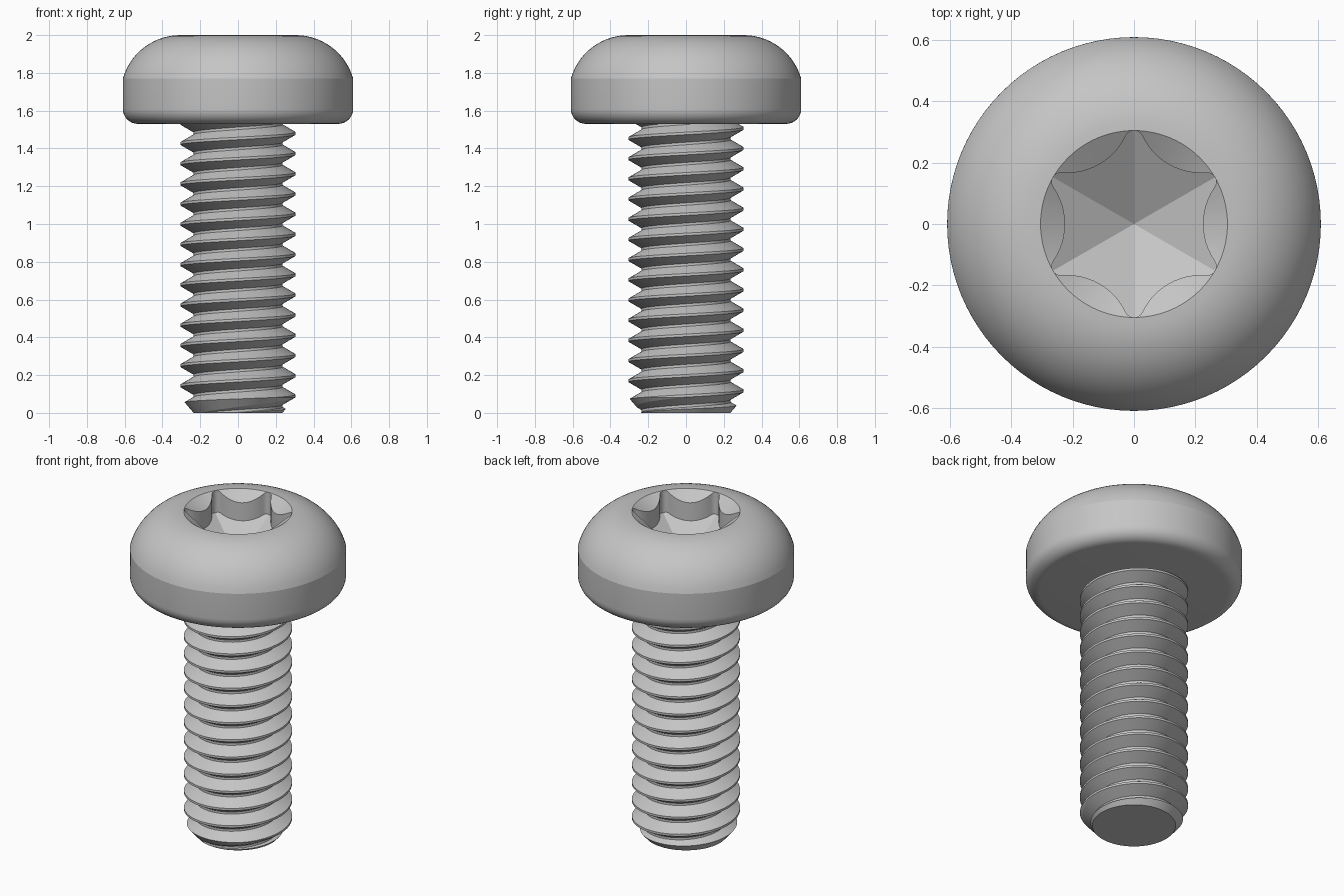
import bpy, bmesh, math
from math import sin, cos, pi, radians

old = bpy.data.objects.get("Cube")
if old:
    bpy.data.objects.remove(old)

STEEL = (0.56, 0.56, 0.56, 1)
steel = bpy.data.materials.new("plain steel grey")
steel.use_nodes = True
steel.diffuse_color = STEEL
steel.node_tree.nodes["Principled BSDF"].inputs["Base Color"].default_value = STEEL


def finish(bm, name, helper=False):
    bmesh.ops.remove_doubles(bm, verts=bm.verts, dist=1e-5)
    bmesh.ops.recalc_face_normals(bm, faces=bm.faces)
    mesh = bpy.data.meshes.new(name)
    bm.to_mesh(mesh)
    bm.free()
    mesh.materials.append(steel)
    obj = bpy.data.objects.new(name, mesh)
    bpy.context.collection.objects.link(obj)
    obj.hide_render = helper
    return obj


def lathe(profile, name, segments=96, helper=False):
    bm = bmesh.new()
    verts = [bm.verts.new((r, 0, z)) for r, z in profile]
    edges = [bm.edges.new(pair) for pair in zip(verts, verts[1:])]
    bmesh.ops.spin(bm, geom=verts + edges, cent=(0, 0, 0), axis=(0, 0, 1),
                   angle=2 * pi, steps=segments)
    return finish(bm, name, helper)


def boolean(obj, cutter, operation):
    mod = obj.modifiers.new(operation.lower(), 'BOOLEAN')
    mod.object, mod.operation, mod.solver = cutter, operation, 'EXACT'
    bpy.ops.object.select_all(action='DESELECT')
    bpy.context.view_layer.objects.active = obj
    obj.select_set(True)
    bpy.ops.object.modifier_apply(modifier=mod.name)
    bpy.data.objects.remove(cutter)
    bpy.ops.object.shade_smooth_by_angle(angle=radians(15))


def arc(cx, cz, radius, start, end, steps):
    angles = [radians(start + (end - start) * i / steps) for i in range(steps + 1)]
    return [(cx + radius * cos(t), cz + radius * sin(t)) for t in angles]


# Domed head with a countersunk rim
UNDER, TOP, RIM, DOME = 1.53, 2.0, 0.305, 0.317
SLOPE = math.tan(radians(33))
head = lathe([(0, UNDER)]
             + arc(0.53, UNDER + 0.08, 0.08, -90, 0, 8)
             + arc(RIM, TOP - DOME, DOME, 16, 90, 14)
             + [(0, TOP - RIM * SLOPE)], "head")

# Six-lobed recess with a faceted pointed floor
TIP, TIP_R, VALLEY_D, VALLEY_R = 0.275, 0.03, 0.436, 0.211
phi = math.degrees(math.atan2(TIP * sin(pi / 6), TIP * cos(pi / 6) - VALLEY_D))
sector = arc(VALLEY_D, 0, VALLEY_R, 360 - phi, phi, 12)
sector += arc(TIP * cos(pi / 6), TIP * sin(pi / 6), TIP_R, phi - 180, 240 - phi, 10)[1:-1]
bm = bmesh.new()
FLOOR = 1.69
centre, lid_centre = bm.verts.new((0, 0, FLOOR)), bm.verts.new((0, 0, 2.1))
floor_ring, lid_ring = [], []
for k in range(6):
    c, s = cos(k * pi / 3), sin(k * pi / 3)
    for px, py in sector:
        x, y = c * px - s * py, s * px + c * py
        reach = max(x * cos(j * pi / 3) + y * sin(j * pi / 3) for j in range(6))
        floor_ring.append(bm.verts.new((x, y, FLOOR + SLOPE * reach)))
        lid_ring.append(bm.verts.new((x, y, 2.1)))
for i in range(len(floor_ring)):
    a, b, c, d = floor_ring[i - 1], floor_ring[i], lid_ring[i], lid_ring[i - 1]
    bm.faces.new((a, b, c, d))
    bm.faces.new((centre, b, a))
    bm.faces.new((lid_centre, d, c))
boolean(head, finish(bm, "recess_cutter", True), 'DIFFERENCE')

# Threaded shank: one thread profile swept along a helix
PITCH, MAJOR, MINOR, STEPS, TURNS = 0.1069, 0.305, 0.236, 64, 17
thread = [(MAJOR, -1 / 16), (MAJOR, 1 / 16), (MINOR, 7 / 16), (MINOR, 9 / 16), (MAJOR, 15 / 16)]
START = 0.09 - PITCH * 2
bm = bmesh.new()
rows = []
for i in range(STEPS * TURNS + 1):
    t = 2 * pi * i / STEPS
    rows.append([bm.verts.new((r * cos(t), r * sin(t), START + PITCH * (i / STEPS + h)))
                 for r, h in thread])
for lo, hi in zip(rows, rows[1:]):
    for j in range(len(thread) - 1):
        bm.faces.new((lo[j], hi[j], hi[j + 1], lo[j + 1]))
bmesh.ops.remove_doubles(bm, verts=bm.verts, dist=1e-5)
ends = [bm.verts.new((0, 0, z)) for z in (START, START + PITCH * TURNS)]
for e in [e for e in bm.edges if e.is_boundary]:
    bm.faces.new((*e.verts, ends[e.verts[0].co.z > 1]))
shank = finish(bm, "threaded_shank")

# Trim the shank to length with a chamfered tip
envelope = lathe([(0, 0), (0.235, 0), (0.32, 0.1), (0.32, UNDER + 0.01), (0, UNDER + 0.01)],
                 "shank_envelope", helper=True)
boolean(shank, envelope, 'INTERSECT')
